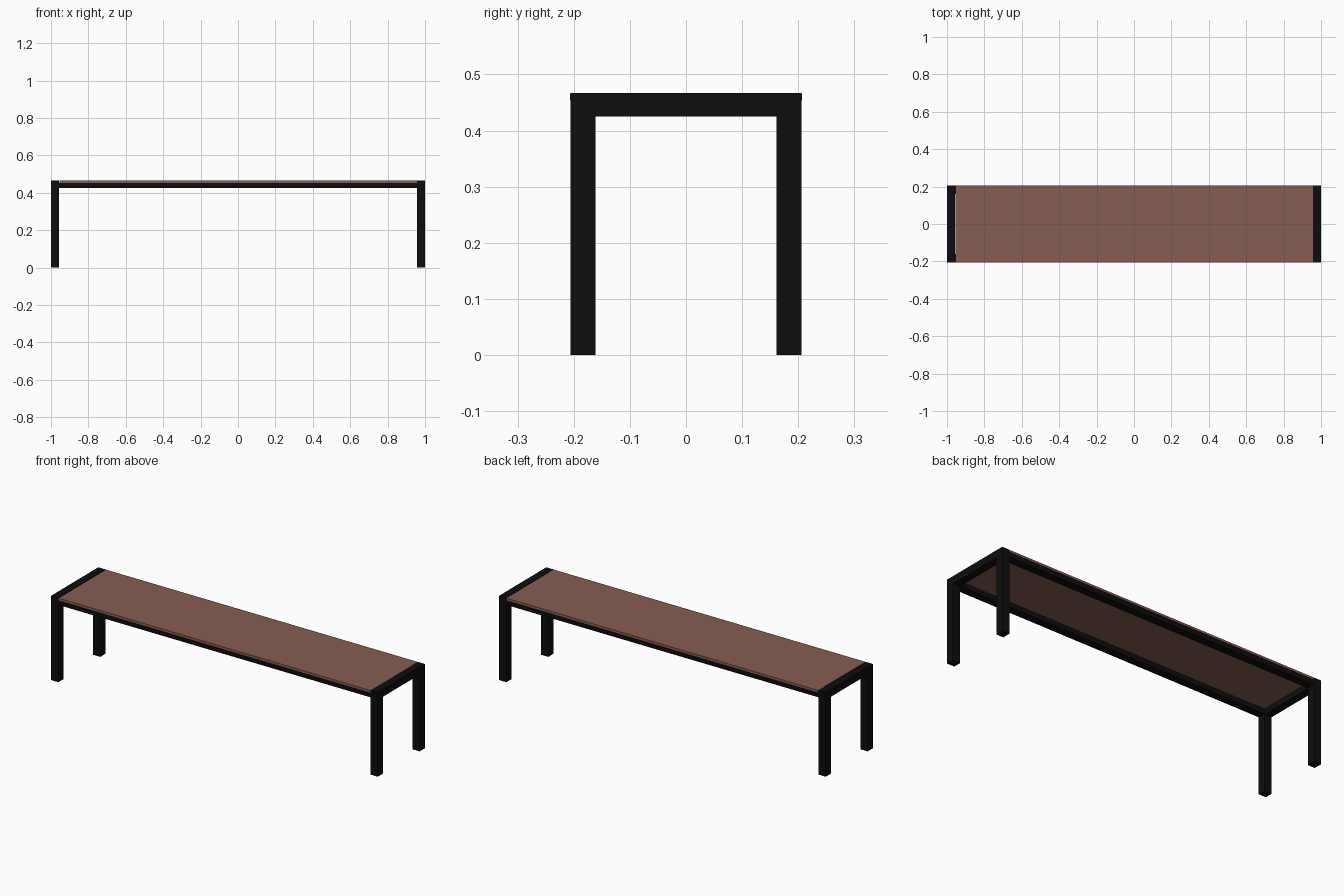
import bpy

if "Cube" in bpy.data.objects:
    bpy.data.objects.remove(bpy.data.objects["Cube"])


def material(name, colour):
    m = bpy.data.materials.new(name)
    m.diffuse_color = (*colour, 1.0)
    m.use_nodes = True
    m.node_tree.nodes["Principled BSDF"].inputs["Base Color"].default_value = m.diffuse_color
    return m


black = material("black metal", (0.004, 0.004, 0.004))
brown = material("brown board", (0.24, 0.11, 0.085))


def box(name, x, y, z, mat):
    """Box spanning the given (min, max) ranges."""
    bpy.ops.mesh.primitive_cube_add(size=1)
    ob = bpy.context.object
    ob.name = name
    ob.location = [(a + b) / 2 for a, b in (x, y, z)]
    ob.scale = [b - a for a, b in (x, y, z)]
    bpy.ops.object.transform_apply(location=True, rotation=False, scale=True)
    ob.data.materials.append(mat)
    return ob


def span(side, inner, outer):
    return tuple(sorted((side * inner, side * outer)))


TOP = 0.467        # overall height
RAIL_BOTTOM = 0.425
BOARD_BOTTOM = 0.454
OUT_Y = 0.206      # outer face of legs
IN_Y = 0.161       # inner face of legs

for sx, end in ((-1, "left"), (1, "right")):
    # Legs at the corners
    for sy, face in ((-1, "front"), (1, "back")):
        box(f"{face}_{end}_leg", span(sx, 0.956, 1.0), span(sy, IN_Y, OUT_Y),
            (0, TOP), black)
    # End rail between the legs, flush with their tops
    box(f"{end}_end_rail", span(sx, 0.957, 1.0), (-IN_Y, IN_Y),
        (RAIL_BOTTOM, TOP), black)

# Long rails under the board edges
for sy, face in ((-1, "front"), (1, "back")):
    box(f"{face}_long_rail", (-0.956, 0.956), span(sy, IN_Y, OUT_Y - 0.001),
        (RAIL_BOTTOM + 0.002, BOARD_BOTTOM), black)

# Seat board
box("seat_board", (-0.954, 0.956), (-0.207, 0.207), (BOARD_BOTTOM, TOP - 0.001), brown)
